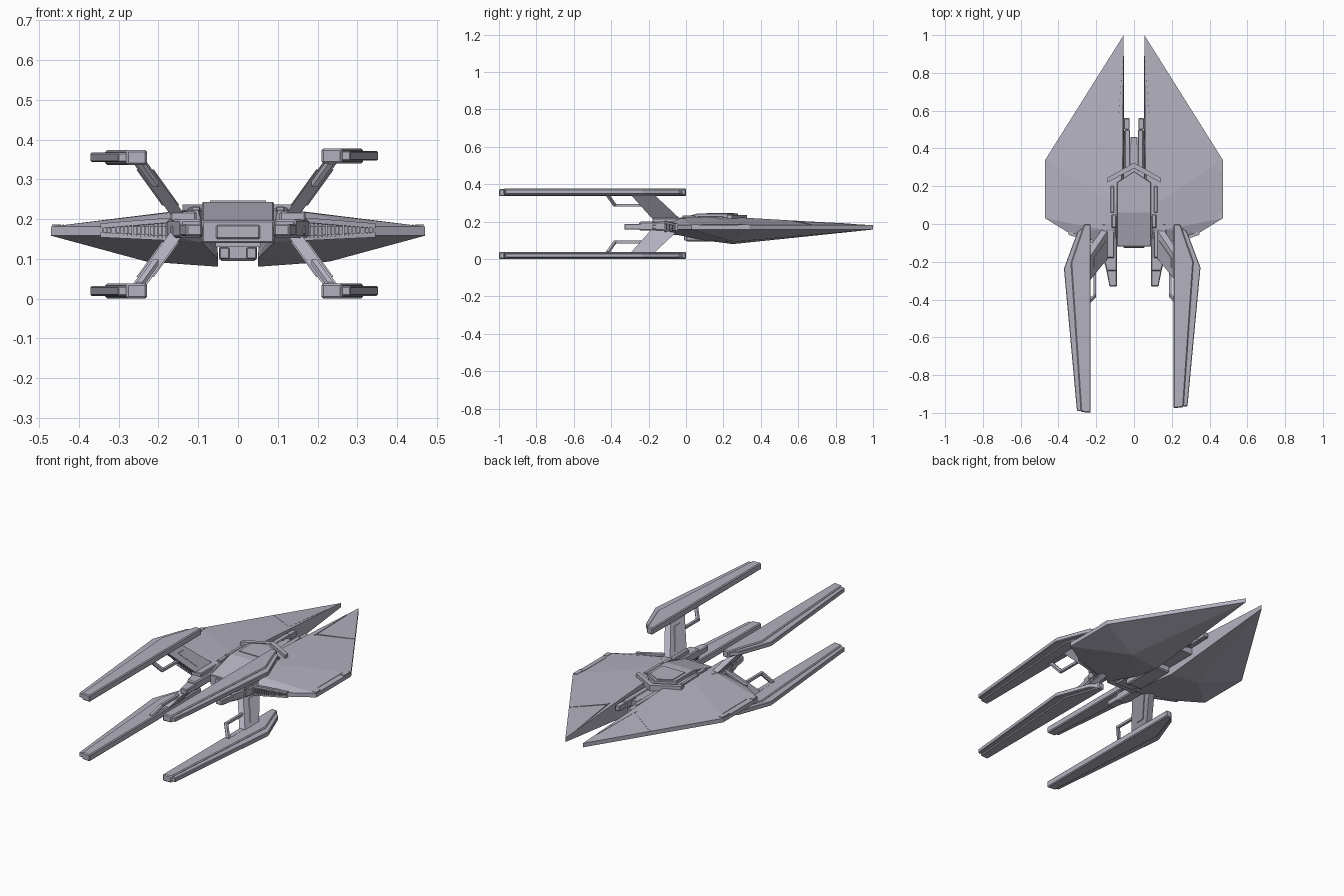
import bpy, bmesh
from math import radians
from mathutils import Vector
from mathutils.bvhtree import BVHTree

cube = bpy.data.objects.get("Cube")
if cube:
    bpy.data.objects.remove(cube)

grey = bpy.data.materials.new("light violet grey")
grey.use_nodes = True
COLOR = (0.45, 0.44, 0.52, 1)
grey.diffuse_color = COLOR
grey.node_tree.nodes["Principled BSDF"].inputs["Base Color"].default_value = COLOR

SIDES = ((1, "left"), (-1, "right"))


def hull(name, pts, bevel=0):
    """Flat-faced convex solid around the given points."""
    bm = bmesh.new()
    for p in pts:
        bm.verts.new(p)
    res = bmesh.ops.convex_hull(bm, input=bm.verts)
    loose = {e for e in res["geom_interior"] + res["geom_unused"]
             if isinstance(e, bmesh.types.BMVert)}
    bmesh.ops.delete(bm, geom=list(loose), context="VERTS")
    bmesh.ops.dissolve_limit(bm, angle_limit=radians(1), verts=bm.verts, edges=bm.edges)
    bmesh.ops.recalc_face_normals(bm, faces=bm.faces)
    mesh = bpy.data.meshes.new(name)
    bm.to_mesh(mesh)
    bm.free()
    mesh.materials.append(grey)
    ob = bpy.data.objects.new(name, mesh)
    bpy.context.collection.objects.link(ob)
    if bevel:
        mod = ob.modifiers.new("bevel", "BEVEL")
        mod.width, mod.segments = bevel, 1
    return ob


def prism(name, outline, z0, z1, bevel=0):
    return hull(name, [(x, y, z) for x, y in outline for z in (z0, z1)], bevel)


def box(name, x0, x1, y0, y1, z0, z1, bevel=0):
    return prism(name, [(x0, y0), (x1, y0), (x1, y1), (x0, y1)], z0, z1, bevel)


def bar(name, a, b, r):
    corners = [Vector((i, j, k)) * r for i in (-1, 1) for j in (-1, 1) for k in (-1, 1)]
    return hull(name, [Vector(p) + c for p in (a, b) for c in corners])


# Split wing hull: thin rim, gently raised deck, deep faceted keel
rim = [(.055, 1), (.47, .34), (.47, .03), (.34, -.05), (.17, -.11), (.09, -.12)]
deck = [(.1, .1, .227), (.06, .3, .222), (.1, -.03, .223), (.16, -.03, .218)]
keel = [(.05, .25, .08), (.05, .1, .1), (.23, .26, .093), (.09, -.1, .14)]
for s, side in SIDES:
    pts = [(x, y, z) for x, y in rim for z in (.158, .181)] + deck + keel
    wing = hull("wing_hull_" + side, [(s * x, y, z) for x, y, z in pts])
    tree = BVHTree.FromPolygons([v.co for v in wing.data.vertices],
                                [p.vertices for p in wing.data.polygons])

    def on_deck(x, y):
        hit = tree.ray_cast(Vector((s * x, y, 1)), Vector((0, 0, -1)))[0]
        return hit if hit else Vector((s * x, y, .18))

    # Panel seams on the deck
    for a, b in [((.09, .58), (.25, .68)), ((.085, .565), (.06, .88)),
                 ((.44, .09), (.44, .3))]:
        bar("panel_seam_" + side, on_deck(*a), on_deck(*b), .002)

    # Rim blocks at the outer corners
    box("rim_block_rear_" + side, s * .445, s * .468, .28, .34, .16, .186)
    box("rim_block_front_" + side, s * .445, s * .468, .03, .07, .16, .186)

    # Leading edge intake with slats
    bar("intake_upper_lip_" + side, (s * .34, -.05, .183), (s * .17, -.11, .197), .006)
    bar("intake_lower_lip_" + side, (s * .34, -.05, .16), (s * .17, -.11, .152), .006)
    for i in range(16):
        t = i / 15
        x, y, h = .34 - .16 * t, -.055 - .06 * t, .01 + .008 * t
        box("intake_slat_" + side, s * (x - .002), s * (x + .002), y - .005, y + .02,
            .171 - h, .171 + h)

    # Forward prow, stepped at its tip
    prism("prow_" + side, [(s * x, y) for x, y in
          [(.09, .02), (.19, .02), (.175, -.14), (.145, -.25), (.09, -.25)]],
          .152, .2, .006)
    prism("prow_tip_" + side, [(s * x, y) for x, y in
          [(.09, -.2), (.155, -.2), (.13, -.33), (.09, -.33)]], .157, .188, .004)
    box("prow_block_" + side, s * .12, s * .165, -.18, -.06, .195, .213, .004)

    # Deck rails beside the cabin
    box("deck_rail_" + side, s * .095, s * .118, -.02, .05, .2, .232, .003)
    box("deck_rail_rear_" + side, s * .105, s * .125, .06, .2, .2, .23, .003)

    # Chevron roof edge
    prism("chevron_" + side, [(0, .325), (s * .14, .245), (s * .14, .22), (0, .295)],
          .205, .236)

    # Twin tail rods in the slot between the wings
    box("tail_rod_" + side, s * .02, s * .05, .28, .5, .165, .205, .004)
    box("tail_rod_end_" + side, s * .024, s * .052, .5, .56, .17, .2, .003)

# Cabin: flat roof sloping down to the bow
cabin = [(x, y, z) for x in (-.09, .09) for y, z in
         [(.22, .243), (.06, .243), (-.03, .215), (-.12, .195), (-.12, .14), (.22, .14)]]
hull("cabin", cabin + [(0, .28, .243), (0, .28, .14)], .003)
prism("roof_plate", [(-.07, .11), (.07, .11), (.07, .22), (0, .26), (-.07, .22)],
      .241, .247)
box("bow_plate", -.055, .055, -.126, -.11, .15, .185, .003)
box("spine", -.056, .056, -.08, .42, .13, .2)
box("tail_spine", -.018, .018, .4, .46, .16, .2, .003)
box("belly_block", -.048, .048, .0, .24, .095, .14, .006)
for x in (-.034, .034):
    box("belly_vent", x - .012, x + .012, -.01, .02, .1, .128, .002)

# Four long prongs, each on a raked strut with a small open bracket
bar_plan = [(.21, 0), (.245, 0), (.315, -.2), (.31, -.27), (.262, -.97), (.21, -.975)]
blade_plan = [(.23, 0), (.28, -.04), (.352, -.23), (.283, -.965), (.23, -.965)]
for s, side in SIDES:
    shift, stretch = (0, 1) if s > 0 else (.019, 1.0256)
    for up, level in ((1, "upper"), (-1, "lower")):
        tag = level + "_" + side
        mid = .189 + up * .17 - (.004 if s < 0 and up > 0 else 0)

        def plan(outline):
            return [(s * (x + shift), y * stretch) for x, y in outline]

        prism("prong_bar_" + tag, plan(bar_plan), mid - .019, mid + .019, .005)
        prism("prong_blade_" + tag, plan(blade_plan), mid - .012, mid + .012, .003)
        prism("prong_cap_" + tag, plan([(.222, -.17), (.29, -.17), (.285, -.3), (.222, -.3)]),
              mid - .0185, mid + .0185)
        box("prong_edge_rib_" + tag, s * (.21 + shift), s * (.216 + shift),
            -.94, -.05, mid - .006, mid + .006)

        def at(y, h, dx=0):
            """Point on the strut plane at height h away from the hull."""
            x = .132 + h * .72 + dx + shift * .8
            return (s * x, y, .189 + up * (.015 + h))

        # Strut
        hull("strut_" + tag, [at(y, h, d) for d in (-.018, .018) for y, h in
             [(-.02, 0), (-.17, 0), (-.3, .145), (-.175, .145)]])
        hull("strut_panel_" + tag, [at(y, h, d) for d in (-.022, .022) for y, h in
             [(-.09, .03), (-.15, .03), (-.23, .12), (-.18, .12)]])
        box("strut_root_" + tag, s * .105, s * .17, -.18, .0,
            .189 + up * .005, .189 + up * .03, .004)

        # Bracket behind the strut
        path = [at(-.42, .14), at(-.38, .083), at(-.24, .083)]
        for a, b in zip(path, path[1:]):
            bar("bracket_" + tag, a, b, .007)
        bar("bracket_top_" + tag, at(-.42, .142), at(-.28, .142), .007)
